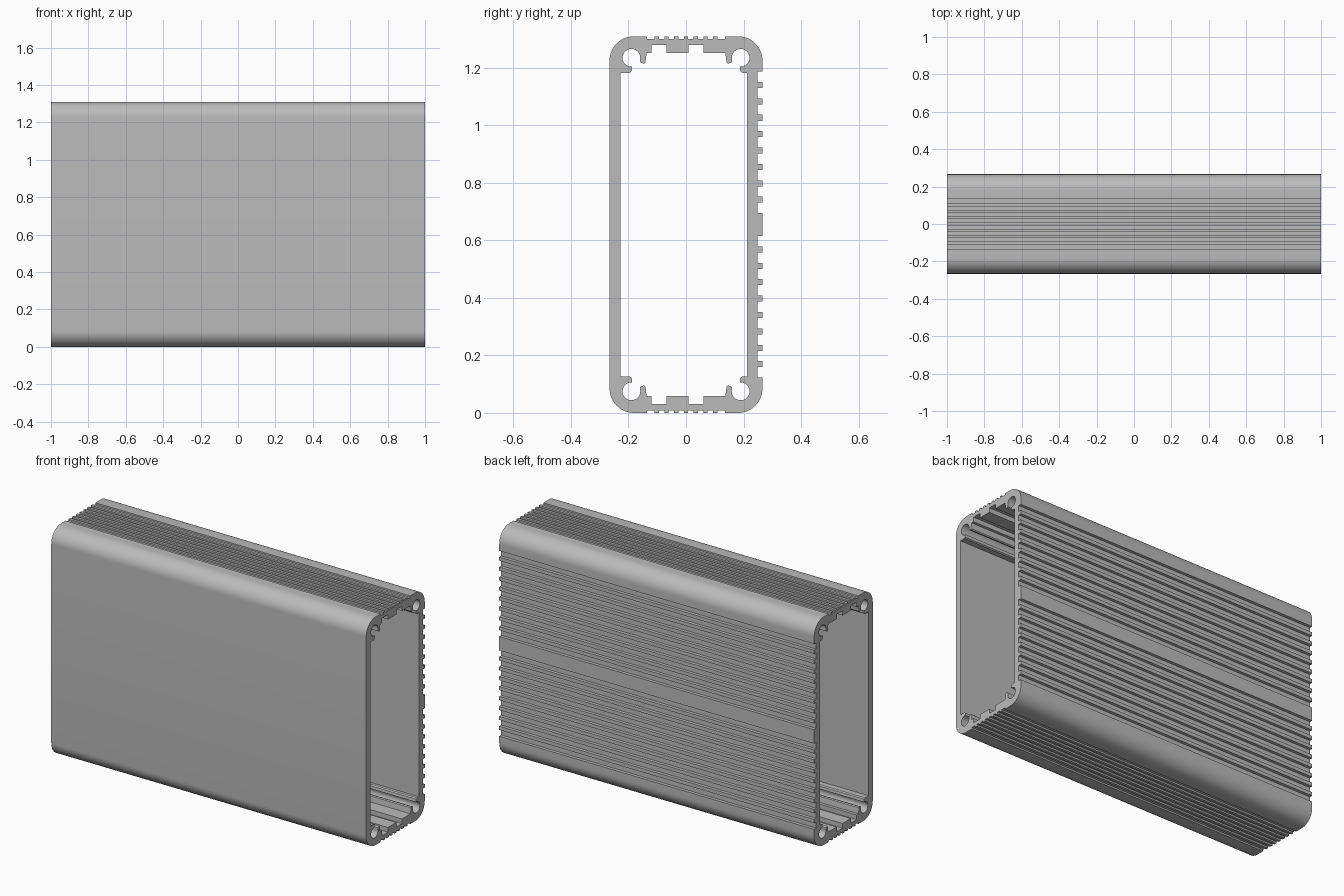
import bpy, bmesh, math

LENGTH, HEIGHT, HALF_D, CORNER_R = 2.0, 1.31, 0.266, 0.085
MID = HEIGHT / 2

if "Cube" in bpy.data.objects:
    bpy.data.objects.remove(bpy.data.objects["Cube"])


def arc(cy, cz, r, a0, a1, n=14):
    """Points on an arc, angles in degrees."""
    angles = [math.radians(a0 + (a1 - a0) * i / n) for i in range(n + 1)]
    return [(cy + r * math.cos(a), cz + r * math.sin(a)) for a in angles]


def teeth_steps(start, end, teeth, depth):
    """(position, inset) steps of a groove run from start to end with teeth left standing."""
    steps = [(start, 0), (start, depth)]
    for centre, width in teeth:
        a, b = centre - width / 2, centre + width / 2
        steps += [(a, depth), (a, 0), (b, 0), (b, depth)]
    return steps + [(end, depth), (end, 0)]


def mirror_z(points):
    return [(y, HEIGHT - z) for y, z in reversed(points)]


# Outer outline, counter-clockwise: ribbed ends, finned back, plain front
end_ribs = teeth_steps(-0.135, 0.135, [(0.034 * i, 0.015) for i in range(-3, 4)], 0.009)
offsets = [0.0865 + 0.057 * i for i in range(8)]
fin_list = sorted([(MID + s * o, 0.021) for o in offsets for s in (-1, 1)] + [(MID, 0.08)])
back_fins = teeth_steps(MID - 0.532, MID + 0.532, fin_list, 0.018)

side = HALF_D - CORNER_R
low, high = CORNER_R, HEIGHT - CORNER_R
outer = [(y, d) for y, d in end_ribs]
outer += arc(side, low, CORNER_R, -90, 0)
outer += [(HALF_D - d, z) for z, d in back_fins]
outer += arc(side, high, CORNER_R, 0, 90)
outer += [(y, HEIGHT - d) for y, d in reversed(end_ribs)]
outer += arc(-side, high, CORNER_R, 90, 180)
outer += arc(-side, low, CORNER_R, 180, 270)


# Inner outline: open screw channels in the corners, slots between them
def screw_channel(s, wall):
    """Upper corner channel from the wall to the slotted ceiling; s is the y side."""
    pts = [(wall, 1.183), (-0.196, 1.183), (-0.189, 1.188), (-0.187, 1.204)]
    pts += arc(-0.19, 1.235, 0.031, 270, -15, 24)
    pts += [(-0.159, 1.219), (-0.146, 1.214), (-0.141, 1.219), (-0.137, 1.252)]
    return [(-s * y, z) for y, z in pts]


slots = [(-0.12, 1.252), (-0.12, 1.279), (-0.068, 1.279), (-0.068, 1.252),
         (0.008, 1.252), (0.008, 1.279), (0.06, 1.279), (0.06, 1.252)]
ceiling = screw_channel(-1, -0.228) + slots + screw_channel(1, -0.213)[::-1]
inner = ceiling + mirror_z(ceiling)

# Extrude the section into the shell
bm = bmesh.new()
rim = []
for loop in (outer, inner):
    verts = [bm.verts.new((-LENGTH / 2, y, z)) for y, z in loop]
    rim += [bm.edges.new((v, verts[i - 1])) for i, v in enumerate(verts)]
bmesh.ops.triangle_fill(bm, edges=rim, use_beauty=True)
result = bmesh.ops.extrude_face_region(bm, geom=bm.faces[:], use_keep_orig=True)
moved = [g for g in result["geom"] if isinstance(g, bmesh.types.BMVert)]
bmesh.ops.translate(bm, verts=moved, vec=(LENGTH, 0, 0))
bmesh.ops.recalc_face_normals(bm, faces=bm.faces[:])
mesh = bpy.data.meshes.new("enclosure_shell")
bm.to_mesh(mesh)
bm.free()
shell = bpy.data.objects.new("enclosure_shell", mesh)
bpy.context.collection.objects.link(shell)

# Aluminium grey
grey = bpy.data.materials.new("aluminium_grey")
grey.use_nodes = True
colour = (0.5, 0.5, 0.5, 1)
grey.diffuse_color = colour
grey.node_tree.nodes["Principled BSDF"].inputs["Base Color"].default_value = colour
mesh.materials.append(grey)

bpy.ops.object.select_all(action="DESELECT")
shell.select_set(True)
bpy.context.view_layer.objects.active = shell
bpy.ops.object.shade_smooth_by_angle(angle=math.radians(30))
